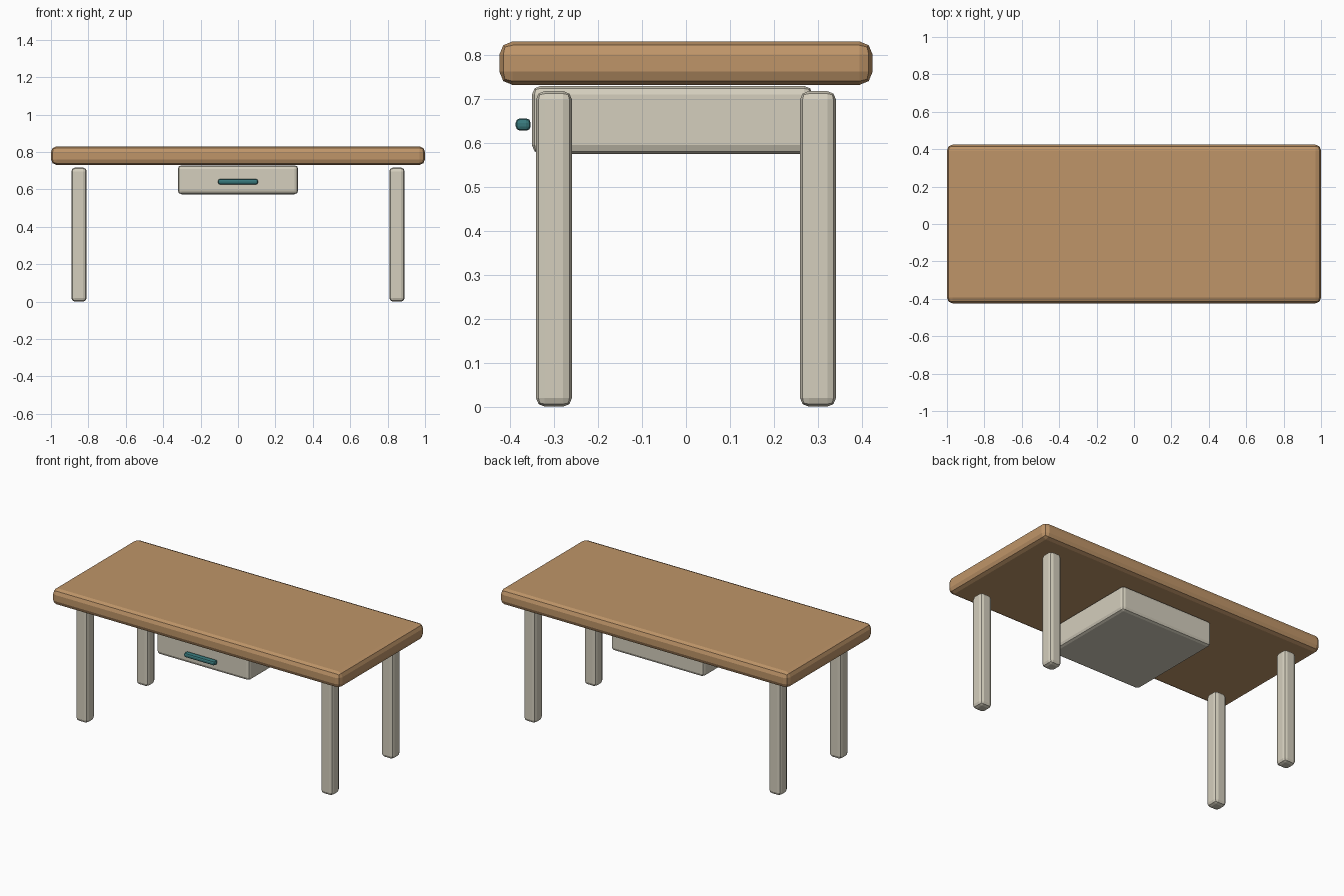
import bpy

if "Cube" in bpy.data.objects:
    bpy.data.objects.remove(bpy.data.objects["Cube"])


def material(name, color):
    m = bpy.data.materials.new(name)
    m.diffuse_color = color
    m.use_nodes = True
    m.node_tree.nodes["Principled BSDF"].inputs["Base Color"].default_value = m.diffuse_color
    return m


wood = material("wood", (0.52, 0.30, 0.14, 1))
cream = material("cream_paint", (0.66, 0.62, 0.51, 1))
teal = material("teal_metal", (0.04, 0.19, 0.20, 1))


def rounded_box(name, lo, hi, bevel, mat):
    bpy.ops.mesh.primitive_cube_add(size=1, location=[(a + b) / 2 for a, b in zip(lo, hi)])
    ob = bpy.context.object
    ob.name = name
    ob.scale = [b - a for a, b in zip(lo, hi)]
    bpy.ops.object.transform_apply(location=False, rotation=False, scale=True)
    mod = ob.modifiers.new("rounded_edges", 'BEVEL')
    mod.width = bevel
    mod.segments = 2
    ob.data.materials.append(mat)
    return ob


# Table top
rounded_box("table_top", (-1, -0.424, 0.731), (1, 0.424, 0.83), 0.03, wood)

# Four legs
for x, side in ((-0.85, "left"), (0.85, "right")):
    for y, end in ((-0.3, "front"), (0.3, "back")):
        rounded_box(f"{end}_{side}_leg", (x - 0.041, y - 0.041, 0),
                    (x + 0.041, y + 0.041, 0.717), 0.02, cream)

# Drawer under the top, with its pull
rounded_box("drawer", (-0.322, -0.35, 0.574), (0.322, 0.288, 0.729), 0.02, cream)
rounded_box("drawer_handle", (-0.107, -0.387, 0.627), (0.107, -0.353, 0.655), 0.01, teal)
